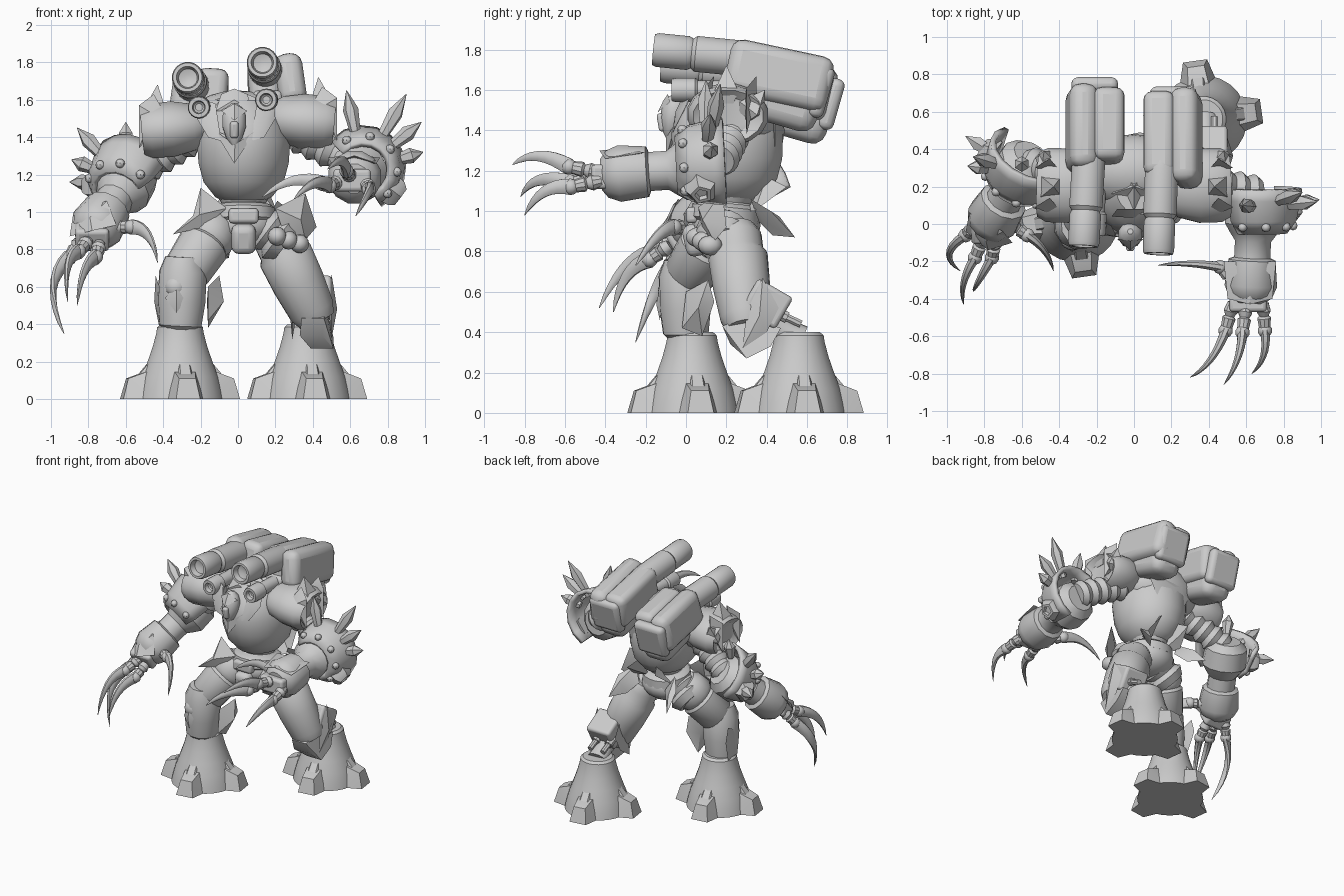
import bpy, bmesh, math
from mathutils import Vector as V, Matrix

cube = bpy.data.objects.get("Cube")
if cube:
    bpy.data.objects.remove(cube)
parts = []
UP = V((0, 0, 1))


def finish(name, bm):
    bmesh.ops.recalc_face_normals(bm, faces=bm.faces)
    mesh = bpy.data.meshes.new(name)
    bm.to_mesh(mesh)
    bm.free()
    ob = bpy.data.objects.new(name, mesh)
    bpy.context.scene.collection.objects.link(ob)
    parts.append(ob)
    return ob


def loft(name, pts, radii, seg=16, flat=1, axis=None):
    """Rings of varying radius strung along a path, capped at both ends."""
    bm, rings = bmesh.new(), []
    for i, p in enumerate(pts):
        d = axis or pts[min(i + 1, len(pts) - 1)] - pts[max(i - 1, 0)]
        q = d.to_track_quat('Z', 'Y')
        ring = []
        for k in range(seg):
            a = math.tau * (k + .5) / seg
            ring.append(bm.verts.new(p + q @ V((flat * math.cos(a), math.sin(a), 0)) * radii[i]))
        rings.append(ring)
    for lo, hi in zip(rings, rings[1:]):
        for k in range(seg):
            n = (k + 1) % seg
            bm.faces.new((lo[k], lo[n], hi[n], hi[k]))
    bm.faces.new(rings[0])
    bm.faces.new(rings[-1])
    return finish(name, bm)


def limb(name, a, b, prof, seg=18, flat=1):
    a, b = V(a), V(b)
    return loft(name, [a.lerp(b, t) for t, r in prof], [r for t, r in prof], seg, flat, b - a)


def spike(name, a, b, r, seg=6, widest=.6):
    return limb(name, a, b, [(0, r * .6), (widest, r), (1, .002)], seg)


def blob(name, c, size, seg=16):
    bm = bmesh.new()
    bmesh.ops.create_uvsphere(bm, u_segments=seg, v_segments=seg // 2 + 2, radius=1,
                              matrix=Matrix.LocRotScale(V(c), None, V(size)))
    return finish(name, bm)


def box(name, c, size, pitch=0, roll=0, bevel=.02):
    bm = bmesh.new()
    rot = Matrix.Rotation(math.radians(pitch), 4, 'X') @ Matrix.Rotation(math.radians(roll), 4, 'Y')
    bmesh.ops.create_cube(bm, size=1, matrix=Matrix.Translation(c) @ rot @ Matrix.Diagonal((*size, 1)))
    ob = finish(name, bm)
    mod = ob.modifiers.new("bevel", 'BEVEL')
    mod.width, mod.segments = bevel, 3
    return ob


def hull(name, points):
    bm = bmesh.new()
    for p in points:
        bm.verts.new(p)
    bmesh.ops.convex_hull(bm, input=bm.verts)
    return finish(name, bm)


def plate(name, rim, out):
    """Faceted armour plate: a rim with a raised centre."""
    bm = bmesh.new()
    rim = [V(p) for p in rim]
    mid = sum(rim, V()) / len(rim)
    vs = [bm.verts.new(p) for p in rim]
    for tip in (bm.verts.new(mid + V(out)), bm.verts.new(mid - V(out) * .5)):
        for k, v in enumerate(vs):
            bm.faces.new((v, vs[(k + 1) % len(vs)], tip))
    return finish(name, bm)


def finger(name, base, knuckle, mid, tip):
    limb(name + "_joint", base, knuckle, [(0, .03), (.3, .04), (.48, .025), (.55, .038), (1, .03)], 10)
    blob(name + "_knuckle", knuckle, (.04, .04, .04), 10)
    a, m, b = V(knuckle), V(mid), V(tip)
    ts = [i / 8 for i in range(9)]
    loft(name + "_claw", [a * (1 - t) ** 2 + m * 2 * t * (1 - t) + b * t * t for t in ts],
         [.042 * (1 - t) ** .7 + .002 for t in ts], 8, .65)


def guard(name, c, axis, side, start, end):
    """Flared armour band wrapped round the outer side of the elbow."""
    c, axis = V(c), V(axis).normalized()
    u = V((side, 0, 0))
    u = (u - axis * u.dot(axis)).normalized()
    v = axis.cross(u)
    v = v if v.z > 0 else -v
    around = lambda deg: u * math.cos(math.radians(deg)) + v * math.sin(math.radians(deg))
    bm, n = bmesh.new(), 9
    rows = [[bm.verts.new(c + axis * off + around(start + (end - start) * k / n) * r) for k in range(n + 1)]
            for off, r in ((-.12, .23), (-.06, .22), (.05, .2), (.12, .15))]
    for lo, hi in zip(rows, rows[1:]):
        for k in range(n):
            bm.faces.new((lo[k], lo[k + 1], hi[k + 1], hi[k]))
    finish(name, bm).modifiers.new("wall", 'SOLIDIFY').thickness = .03
    for k in range(5):
        blob(name + "_bolt", c + axis * .08 + around(start + (end - start) * (k + .5) / 5) * .18, (.025,) * 3, 8)
    d = around(start + 28)
    limb(name + "_boss", c + d * .17, c + d * .25, [(0, .085), (.6, .08), (1, .055), (1, .035), (.7, .03)], 5)


# Feet: concave bells with four low wedge toes and a narrow rib over each
for side, c in (("right", V((-.31, .03, 0))), ("left", V((.37, .56, 0)))):
    limb(side + "_foot", c, c + UP * .4, [(0, .235), (.12, .225), (.3, .205), (.5, .175), (.7, .147), (.88, .128), (.96, .123), (1, .105)], 24)
    for k in range(4):
        turn = Matrix.Rotation(math.radians(8 + 90 * k), 3, 'Z')
        spread = lambda rows: [c + turn @ V((r, s * w, z)) for r, w, z in rows for s in (-1, 1)]
        hull(side + "_toe", spread(((.12, .12, 0), (.22, .085, 0), (.315, .065, 0), (.285, .045, .11), (.19, .055, .145), (.14, .06, .15))))
        hull(side + "_toe_rib", spread(((.14, .03, .2), (.17, .025, .195), (.2, .035, .15), (.25, .03, .1), (.14, .035, .05))))

# Right leg, planted forward
limb("right_shin", (-.31, .0, .36), (-.29, -.01, .76), [(0, .08), (.08, .115), (.4, .13), (.8, .13), (1, .1)], 12)
limb("right_thigh", (-.29, 0, .66), (-.1, .18, .95), [(0, .1), (.1, .13), (.55, .14), (.6, .125), (.68, .14), (.9, .13), (1, .1)])
blob("right_knee_dome", (-.33, -.09, .6), (.06, .05, .06))
plate("right_knee_plate", [(-.33, -.13, .62), (-.27, -.12, .54), (-.33, -.13, .46), (-.39, -.11, .54)], (0, -.025, 0))
for x, lean in ((-.42, -.02), (-.16, .06)):
    plate("right_shin_fin", [(x, -.02, .42), (x, .08, .38), (x + lean, .14, .55), (x + lean, .11, .66), (x, .0, .6)], (lean, 0, 0))

# Left leg, bent back
limb("left_thigh", (.18, .24, .92), (.42, .3, .42), [(0, .1), (.1, .13), (.25, .13), (.3, .148), (.6, .142), (.9, .125), (1, .1)])
hull("left_kneecap", [(x + dx, y, z) for dx in (-.06, .06) for x, y, z in
                      ((.4, .18, .43), (.39, .22, .34), (.45, .3, .27), (.45, .42, .33), (.43, .47, .42), (.41, .3, .48))])
box("left_calf", (.4, .4, .54), (.2, .2, .18), -30)
limb("left_ankle", (.39, .36, .48), (.37, .56, .36), [(0, .08), (.5, .06), (1, .08)])
for x in (.32, .43):
    limb("left_piston", (x, .4, .52), (x, .57, .44), [(0, .03), (.6, .03), (.6, .02), (1, .02)], 8)
for x in (.29, .5):
    plate("left_shin_fin", [(x, .28, .32), (x, .4, .4), (x, .46, .52), (x, .38, .67), (x, .3, .5)], (.03, 0, 0))

# Pelvis, hips and hanging plates
blob("pelvis", (.03, .2, .93), (.18, .17, .12))
limb("belt", (.03, .19, .94), (.03, .2, 1.04), [(0, .15), (.2, .175), (.8, .17), (1, .14)], 20)
limb("waist", (.03, .2, .98), (.03, .22, 1.2), [(0, .13), (.2, .14), (.3, .12), (.5, .14), (.6, .12), (1, .15)])
box("crotch_guard", (.03, .06, .86), (.13, .14, .16), 12, 0, .04)
box("belt_buckle", (.03, .03, .98), (.16, .06, .08))
for s in (-1, 1):
    x = .04 + s * .17
    limb("hip_joint", (x - s * .08, .18, .93), (x + s * .05, .18, .83), [(0, .1), (.25, .13), (.45, .11), (.65, .14), (1, .11)])
    for k in range(3):
        blob("hip_knob", (x + s * .06 * k, .06 + .03 * k, .87 - .02 * k), (.05, .06, .05), 12)
    plate("back_tasset", [(x, .32, 1.06), (x + s * .08, .42, 1.0), (x + s * .08, .54, .87), (x, .43, .88), (x - s * .06, .36, .95)], (s * .02, .05, .02))
    plate("rear_spike", [(x - s * .1, .3, 1.0), (x, .34, 1.0), (x - s * .05, .5, 1.12), (x - s * .1, .4, 1.17)], (0, .04, 0))
plate("right_tasset", [(-.2, .08, 1.13), (-.24, .03, .98), (-.35, .0, .88), (-.18, .02, .92), (-.06, .06, 1.02)], (0, -.05, 0))
plate("left_tasset", [(.2, .06, 1.02), (.36, .18, 1.1), (.42, .2, .92), (.36, .14, .85), (.24, .08, .9)], (.02, -.05, 0))

# Barrel torso with hunched back
heights = [1.04, 1.08, 1.16, 1.26, 1.38, 1.46, 1.54, 1.6]
loft("torso", [V((.03, .22 - .05 * (z - 1.04), z)) for z in heights],
     [.08, .17, .24, .27, .28, .255, .21, .14], 24, .9, UP)
blob("upper_back", (.0, .28, 1.46), (.3, .2, .19), 20)
plate("back_plate", [(-.2, .44, 1.5), (-.1, .44, 1.32), (.03, .46, 1.22), (.16, .44, 1.32), (.26, .44, 1.5), (.03, .42, 1.56)], (0, .05, 0))

# Collar, breast plates and head
plate("gorget", [(-.13, -.05, 1.44), (-.02, -.1, 1.26), (.1, -.05, 1.44), (.05, -.04, 1.4), (-.02, -.08, 1.34), (-.08, -.04, 1.4)], (0, -.04, -.02))
for s in (-1, 1):
    plate("collar_wing", [(-.01 + s * p[0], p[1], p[2]) for p in
          ((.08, -.07, 1.38), (.15, -.06, 1.4), (.21, -.01, 1.5), (.2, .04, 1.61), (.11, -.01, 1.58))], (s * .01, -.03, 0))
star = [(r * math.sin(math.pi * k / 5), .2 + r * math.cos(math.pi * k / 5), 1.6)
        for k in range(10) for r in [.13 if k % 2 else .06]]
plate("neck_star", star, (0, 0, .05))
limb("head", (-.02, -.085, 1.35), (-.02, -.04, 1.58), [(0, .01), (.2, .045), (.45, .065), (.7, .066), (.88, .05), (1, .015)], 10)
plate("brow", [(-.09, -.08, 1.54), (-.02, -.14, 1.49), (.05, -.08, 1.54), (-.02, -.09, 1.58)], (0, -.015, .01))
box("face_guard", (-.02, -.12, 1.44), (.045, .04, .09), 10, 0, .015)
plate("neck_crest", [(-.12, .04, 1.54), (.08, .04, 1.54), (.05, .08, 1.63), (-.02, .08, 1.66), (-.09, .08, 1.63)], (0, -.03, 0))

# Launcher pods and barrels on the back
BARREL = [(.1, .02), (.08, .05), (0, .06), (0, .078), (.04, .085), (.34, .085), (.38, .075), (.42, .09), (.9, .09), (1, .08)]
SMALL = [(.1, .02), (.08, .03), (0, .035), (0, .055), (.05, .06), (.3, .06), (.33, .048), (1, .048)]
for side, s, y, z, length in (("right", -1, .52, 1.61, .46), ("left", 1, .47, 1.67, .52)):
    box(side + "_outer_pod", (s * .28, y - .01, z), (.15, length, .28), -12, -s * 8, .06)
    box(side + "_inner_pod", (s * .14, y, z), (.17, length - .06, .26), -12, -s * 4, .05)
    box(side + "_pod_base", (s * .21, y + .02, z - .15), (.23, .34, .2), -16, 0, .07)
    box(side + "_rear_cover", (s * .21, y + .2, z - .08), (.25, .08, .26), -16, 0, .035)
    box(side + "_pod_mount", (s * .16, .3, z - .1), (.16, .2, .16), 0, 0, .03)
limb("right_barrel", (-.27, -.12, 1.72), (-.24, .38, 1.67), BARREL, 20)
limb("left_barrel", (.13, -.16, 1.8), (.15, .34, 1.75), BARREL, 20)
limb("right_small_barrel", (-.21, -.06, 1.56), (-.19, .32, 1.56), SMALL)
limb("left_small_barrel", (.15, -.07, 1.6), (.17, .32, 1.6), SMALL)

# Shoulders: drooping flared pauldrons with horns
for side, s, z in (("right", -1, 1.43), ("left", 1, 1.47)):
    limb(side + "_shoulder", (s * .18, .2, z + .03), (s * .51, .21, z),
         [(0, .09), (.15, .125), (.5, .15), (.85, .15), (1, .13), (.9, .09)], 16, 1.35)
    for y in (.09, .3):
        plate(side + "_shoulder_rim", [(s * .36, y, z + .1), (s * .53, y, z - .09), (s * .53, y, z + .14), (s * .45, y + .05, z + .2), (s * .41, y, z + .13)],
              (0, (y - .2) * .4, 0))
    spike(side + "_shoulder_horn", (s * .45, .2, z + .06), (s * .43, .2, z + .25), .085, 4, .3)
    spike(side + "_rear_horn", (s * .45, .3, z), (s * .48, .39, z + .13), .08, 4, .3)

# Ribbed upper arms
RIBS = [(0, .07)] + [(k / 10, .1 if k % 2 else .078) for k in range(1, 10)] + [(1, .08)]
limb("right_upper_arm", (-.25, .24, 1.4), (-.57, .32, 1.2), RIBS)
limb("left_upper_arm", (.3, .24, 1.42), (.66, .16, 1.25), RIBS)

# Forearms with cuffs
FORE = [(0, .1), (.08, .15), (.3, .16), (.38, .13), (.45, .1), (.6, .1), (.62, .13), (.85, .145), (.95, .12), (1, .08)]
limb("right_forearm", (-.55, .37, 1.23), (-.79, -.03, .87), FORE, 12)
limb("left_forearm", (.65, .18, 1.22), (.62, -.42, 1.18), FORE, 12)
box("right_hand", (-.78, -.03, .87), (.18, .12, .13), 30)
box("left_hand", (.61, -.42, 1.17), (.2, .1, .12))
plate("left_cuff_plate", [(.48, -.2, 1.29), (.76, -.2, 1.29), (.74, -.4, 1.26), (.62, -.43, 1.3), (.5, -.4, 1.26)], (0, 0, .03))
plate("right_cuff_plate", [(-.88, .06, 1.0), (-.7, -.04, 1.06), (-.65, -.1, .93), (-.78, -.14, .9), (-.9, -.04, .87)], (-.01, -.04, .02))

# Elbow guards and crystal spikes
guard("right_elbow_guard", (-.6, .28, 1.16), (-.3, -.6, -.45), -1, -50, 150)
guard("left_elbow_guard", (.67, .07, 1.23), (0, -1, -.05), 1, -65, 140)
for c, tips in ((V((-.6, .28, 1.16)), ((-.6, .33, 1.48), (-.86, .36, 1.45), (-.9, .47, 1.16), (-.89, .31, 1.28))),
                (V((.67, .09, 1.23)), ((.58, .1, 1.65), (.9, .17, 1.63), (.98, .12, 1.48), (.99, .13, 1.32)))):
    for tip in tips:
        spike("elbow_spike", c + (V(tip) - c).normalized() * .17, tip, .042)

# Clawed fingers and thumbs
finger("right_finger_a", (-.84, .0, .85), (-.9, -.06, .76), (-1.06, -.16, .62), (-.93, -.25, .35))
finger("right_finger_b", (-.8, -.06, .85), (-.85, -.18, .79), (-.94, -.32, .76), (-.91, -.43, .52))
finger("right_finger_c", (-.74, -.08, .83), (-.76, -.18, .76), (-.84, -.32, .72), (-.86, -.36, .5))
finger("right_thumb", (-.66, .0, .92), (-.57, -.06, .92), (-.46, -.13, .92), (-.43, -.25, .73))
finger("left_finger_a", (.53, -.42, 1.16), (.49, -.57, 1.14), (.42, -.76, 1.2), (.3, -.82, 1.07))
finger("left_finger_b", (.6, -.43, 1.19), (.58, -.58, 1.22), (.57, -.74, 1.32), (.48, -.86, 1.23))
finger("left_finger_c", (.69, -.42, 1.15), (.7, -.57, 1.12), (.72, -.72, 1.14), (.63, -.8, .98))
finger("left_thumb", (.55, -.32, 1.13), (.46, -.23, 1.15), (.3, -.2, 1.22), (.13, -.22, 1.08))

for ob in bpy.context.selected_objects:
    ob.select_set(False)
for ob in parts:
    ob.select_set(True)
bpy.context.view_layer.objects.active = parts[0]
bpy.ops.object.shade_smooth_by_angle(angle=math.radians(35))
